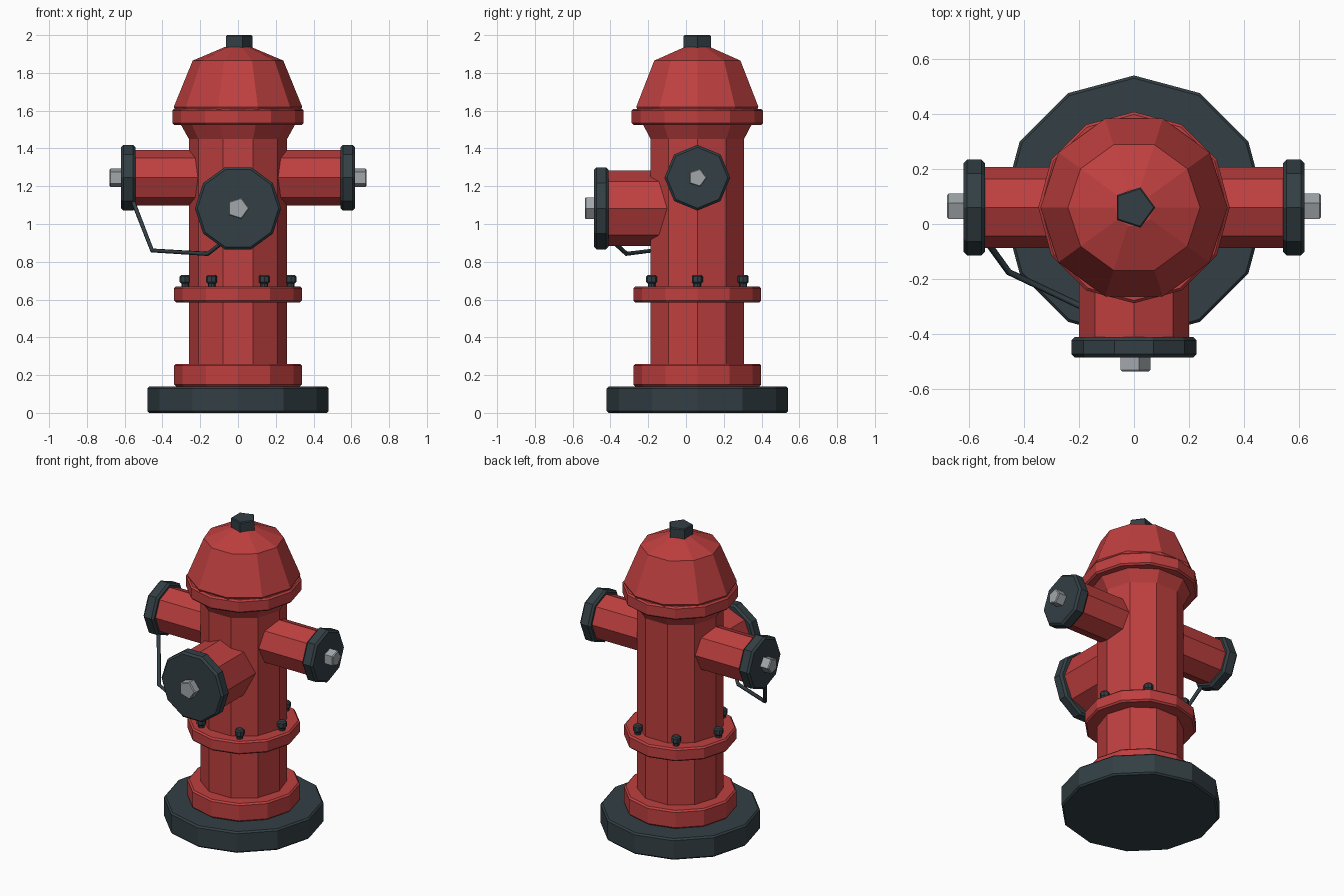
import bpy, bmesh, math
from mathutils import Vector

cube = bpy.data.objects.get("Cube")
if cube:
    bpy.data.objects.remove(cube, do_unlink=True)


def material(name, rgb):
    mat = bpy.data.materials.new(name)
    mat.use_nodes = True
    mat.diffuse_color = (*rgb, 1)
    mat.node_tree.nodes["Principled BSDF"].inputs["Base Color"].default_value = (*rgb, 1)
    return mat


RED = material("red_paint", (0.52, 0.05, 0.05))
DARK = material("dark_iron", (0.033, 0.05, 0.058))
STEEL = material("light_steel", (0.36, 0.39, 0.41))

X, Y, Z = Vector((1, 0, 0)), Vector((0, 1, 0)), Vector((0, 0, 1))
AXIS_Y = 0.06  # depth of the hydrant's upright axis


def lathe(name, sides, profile, mat, origin=(0, AXIS_Y, 0), frame=(X, Y, Z)):
    """Flat-sided solid from (radius, distance) pairs along frame[2]."""
    u, v, w = frame
    origin = Vector(origin)
    bm = bmesh.new()
    rings = []
    for r, d in profile:
        ring = []
        for i in range(sides):
            a = math.tau * i / sides
            ring.append(bm.verts.new(origin + r * (u * math.cos(a) + v * math.sin(a)) + w * d))
        rings.append(ring)
    for low, high in zip(rings, rings[1:]):
        for i in range(sides):
            j = (i + 1) % sides
            bm.faces.new((low[i], low[j], high[j], high[i]))
    bm.faces.new(rings[0])
    bm.faces.new(rings[-1])
    bmesh.ops.recalc_face_normals(bm, faces=bm.faces)
    mesh = bpy.data.meshes.new(name)
    bm.to_mesh(mesh)
    bm.free()
    mesh.materials.append(mat)
    obj = bpy.data.objects.new(name, mesh)
    bpy.context.collection.objects.link(obj)
    return obj


def disc(r, start, end, c=0.01):
    """Profile of a disc with chamfered rims."""
    return [(r - c, start), (r, start + c), (r, end - c), (r - c, end)]


# Base, barrel and collars
lathe("base", 12, disc(0.48, 0, 0.14), DARK)
lathe("barrel", 10, [(0.26, 0.12), (0.26, 1.45), (0.31, 1.54)], RED)
lathe("lower_collar", 12, disc(0.338, 0.14, 0.26), RED)
lathe("middle_collar", 12, disc(0.338, 0.585, 0.67), RED)
lathe("bonnet_ring", 12, disc(0.348, 1.525, 1.61), RED)

# Bonnet and its nut
lathe("bonnet", 10, [(0.33, 1.6), (0.34, 1.62), (0.24, 1.865), (0.07, 1.937)], RED)
lathe("bonnet_nut", 5, disc(0.077, 1.92, 2.0, 0.006), DARK)

# Bolts around the middle collar
for i in range(6):
    a = math.tau * i / 6
    place = (0.28 * math.cos(a), AXIS_Y + 0.28 * math.sin(a), 0)
    lathe(f"collar_bolt_{i + 1}", 8,
          [(0.02, 0.66), (0.02, 0.685)] + disc(0.029, 0.685, 0.73, 0.008), DARK, place)

# Side outlets, mirrored
for side, s in (("left", 1), ("right", -1)):
    spot = dict(origin=(0, AXIS_Y, 1.245), frame=(Y, Z, X * s))
    lathe(f"{side}_outlet", 8, [(0.147, 0.1), (0.147, 0.55)], RED, **spot)
    lathe(f"{side}_cap", 8, disc(0.174, 0.542, 0.62, 0.013), DARK, **spot)
    lathe(f"{side}_cap_nut", 5, disc(0.051, 0.61, 0.68, 0.006), STEEL, **spot)

# Front outlet
spot = dict(origin=(0, 0, 1.083), frame=(X, Z, -Y))
lathe("front_outlet", 8, [(0.2, 0), (0.2, 0.42)], RED, **spot)
lathe("front_cap", 10, disc(0.228, 0.41, 0.486, 0.013), DARK, **spot)
lathe("front_cap_nut", 5, disc(0.06, 0.475, 0.536, 0.006), STEEL, **spot)

# Chain hanging from the right cap to the front cap
path = [(-0.56, -0.03, 1.13), (-0.455, -0.175, 0.86), (-0.16, -0.315, 0.842), (-0.06, -0.4, 0.92)]
curve = bpy.data.curves.new("chain", "CURVE")
curve.dimensions = "3D"
curve.bevel_depth = 0.012
curve.bevel_resolution = 1
curve.use_fill_caps = True
line = curve.splines.new("POLY")
line.points.add(len(path) - 1)
for point, co in zip(line.points, path):
    point.co = (*co, 1)
curve.materials.append(DARK)
bpy.context.collection.objects.link(bpy.data.objects.new("chain", curve))
